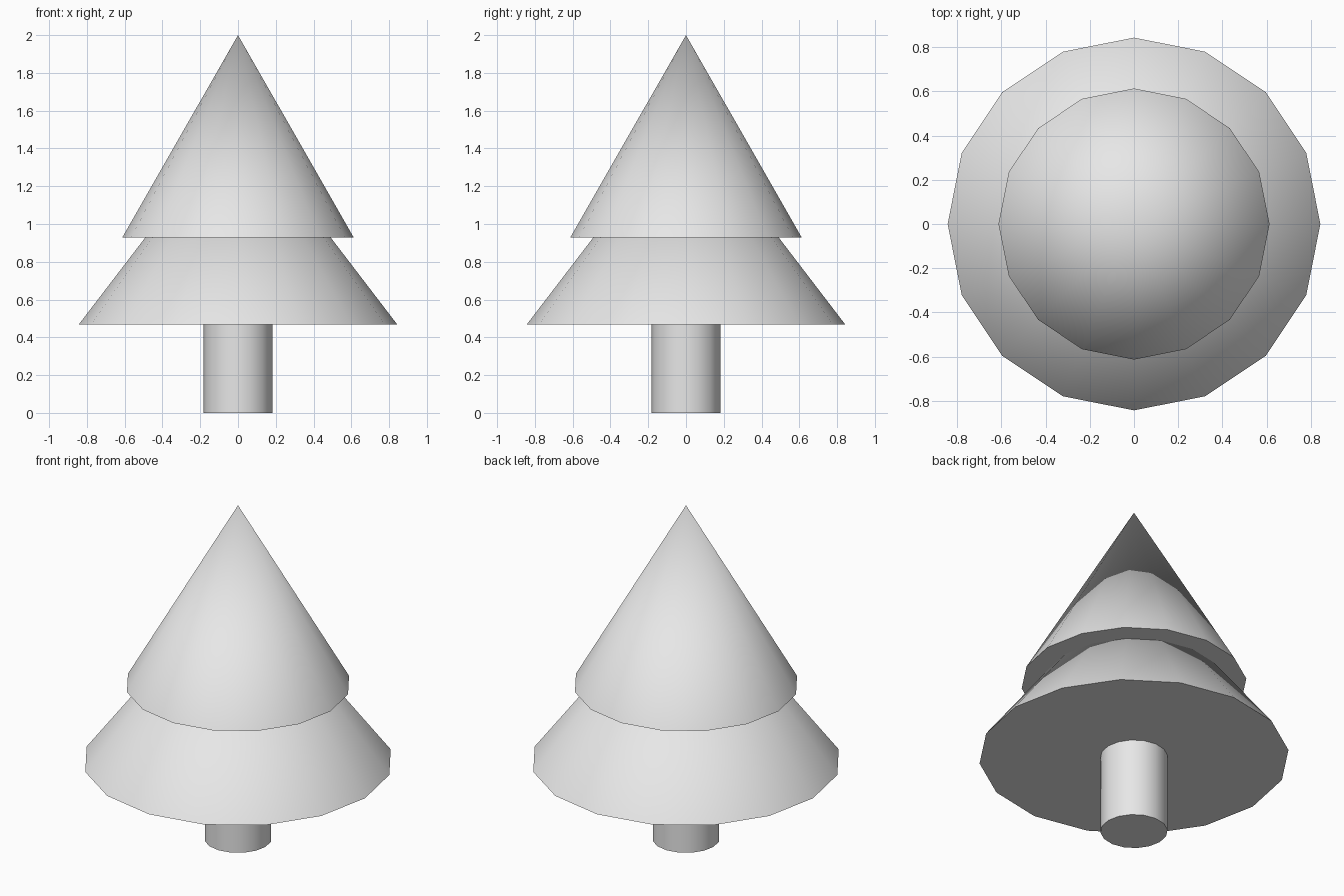
import bpy
import math

cube = bpy.data.objects.get("Cube")
if cube:
    bpy.data.objects.remove(cube, do_unlink=True)

SIDES = 16

# Single plain grey for the whole tree
grey = bpy.data.materials.new("light_grey")
grey.use_nodes = True
grey.diffuse_color = (0.8, 0.8, 0.8, 1)
grey.node_tree.nodes["Principled BSDF"].inputs["Base Color"].default_value = (0.8, 0.8, 0.8, 1)


def add_round(name, bottom, top, r_bottom, r_top):
    """Round part standing between two heights."""
    bpy.ops.mesh.primitive_cone_add(
        vertices=SIDES, radius1=r_bottom, radius2=r_top,
        depth=top - bottom, location=(0, 0, (bottom + top) / 2))
    part = bpy.context.object
    part.name = part.data.name = name
    part.data.materials.append(grey)
    bpy.ops.object.shade_smooth_by_angle(angle=math.radians(30))
    return part


# Trunk, sunk slightly into the foliage
add_round("trunk", 0, 0.55, 0.183, 0.183)

# Two overlapping foliage cones
add_round("lower_foliage", 0.468, 1.57, 0.843, 0)
add_round("upper_foliage", 0.928, 2.0, 0.613, 0)
